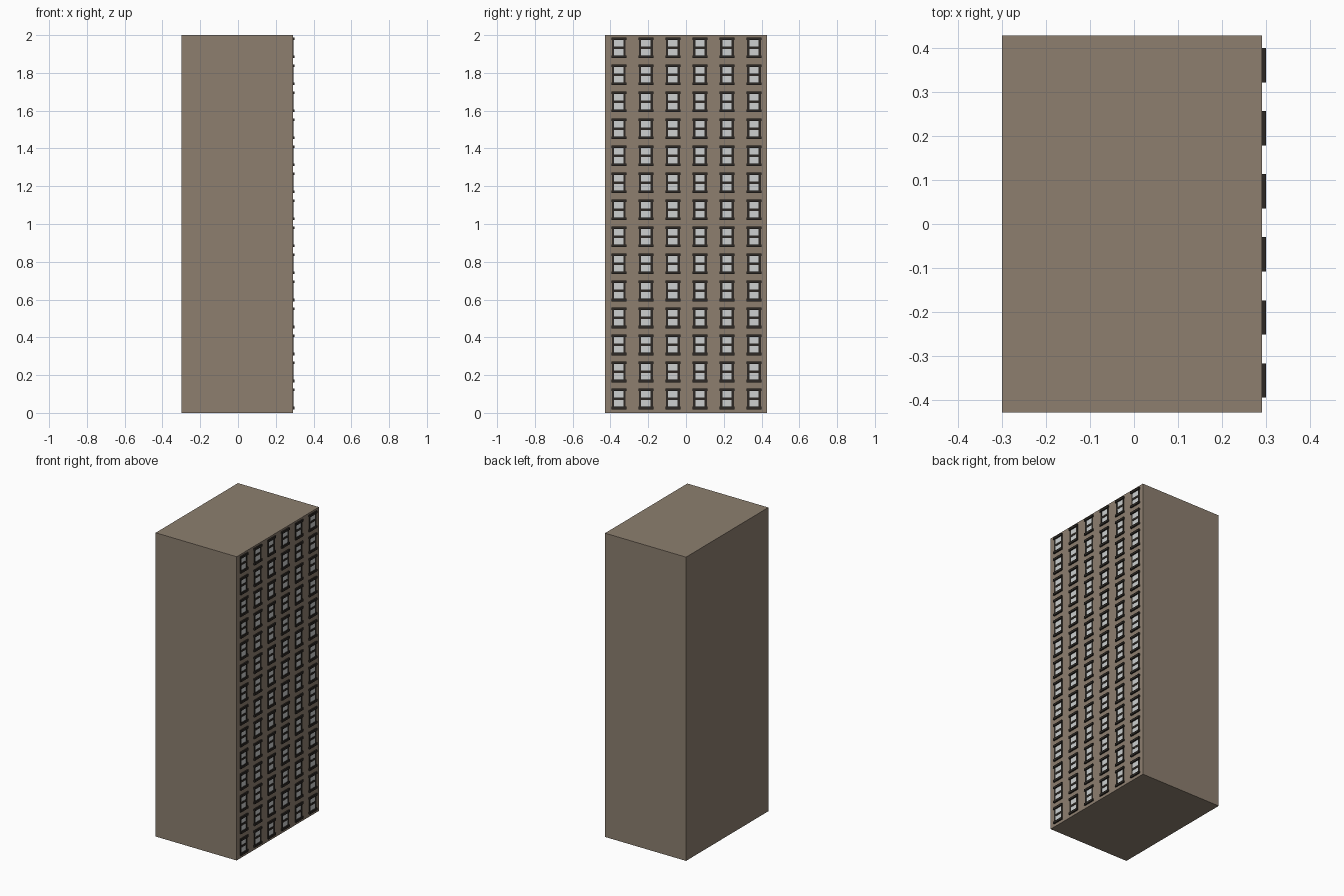
import bpy
import bmesh
from mathutils import Matrix, Vector

if "Cube" in bpy.data.objects:
    bpy.data.objects.remove(bpy.data.objects["Cube"])

ROWS, COLS, PITCH = 14, 6, 0.143
Y0, Z0 = -0.355, 0.074      # centre of the lowest, front-most window
WALL = 0.29                 # x of the windowed wall


def material(name, rgb):
    m = bpy.data.materials.new(name)
    m.diffuse_color = (*rgb, 1.0)
    m.use_nodes = True
    m.node_tree.nodes["Principled BSDF"].inputs["Base Color"].default_value = m.diffuse_color
    return m


wall_mat = material("taupe wall", (0.266, 0.212, 0.159))
frame_mat = material("dark frame", (0.026, 0.022, 0.018))
glass_mat = material("pale glass", (0.61, 0.63, 0.63))


def boxes(name, mat, spans):
    """One object made of boxes, each given as (x0, x1, y0, y1, z0, z1)."""
    bm = bmesh.new()
    for x0, x1, y0, y1, z0, z1 in spans:
        centre = Vector((x0 + x1, y0 + y1, z0 + z1)) / 2
        size = Matrix.Diagonal((x1 - x0, y1 - y0, z1 - z0, 1))
        bmesh.ops.create_cube(bm, size=1, matrix=Matrix.Translation(centre) @ size)
    mesh = bpy.data.meshes.new(name)
    bm.to_mesh(mesh)
    bm.free()
    mesh.materials.append(mat)
    obj = bpy.data.objects.new(name, mesh)
    bpy.context.collection.objects.link(obj)
    return obj


def window_part(name, mat, depth, rects):
    """Plates on the wall, (y0, y1, z0, z1) about the window centre, repeated in a grid."""
    obj = boxes(name, mat, [(WALL - 0.004, WALL + depth, *r) for r in rects])
    obj.location = (0, Y0, Z0)
    for axis, count in (((0, PITCH, 0), COLS), ((0, 0, PITCH), ROWS)):
        mod = obj.modifiers.new("grid", 'ARRAY')
        mod.count = count
        mod.use_relative_offset = False
        mod.use_constant_offset = True
        mod.constant_offset_displace = axis


# Tower block
boxes("tower_body", wall_mat, [(-0.30, WALL, -0.428, 0.428, 0, 2)])

# Projecting lintels and sills
window_part("lintels_and_sills", frame_mat, 0.009,
            [(-0.039, 0.039, 0.041, 0.055), (-0.039, 0.039, -0.055, -0.041)])

# Shallower jambs and middle rails
window_part("jambs_and_rails", frame_mat, 0.003,
            [(-0.036, -0.025, -0.041, 0.041), (0.025, 0.036, -0.041, 0.041),
             (-0.025, 0.025, -0.007, 0.007)])

# Two panes per window
window_part("glass_panes", glass_mat, 0.001,
            [(-0.025, 0.025, 0.007, 0.041), (-0.025, 0.025, -0.041, -0.007)])
